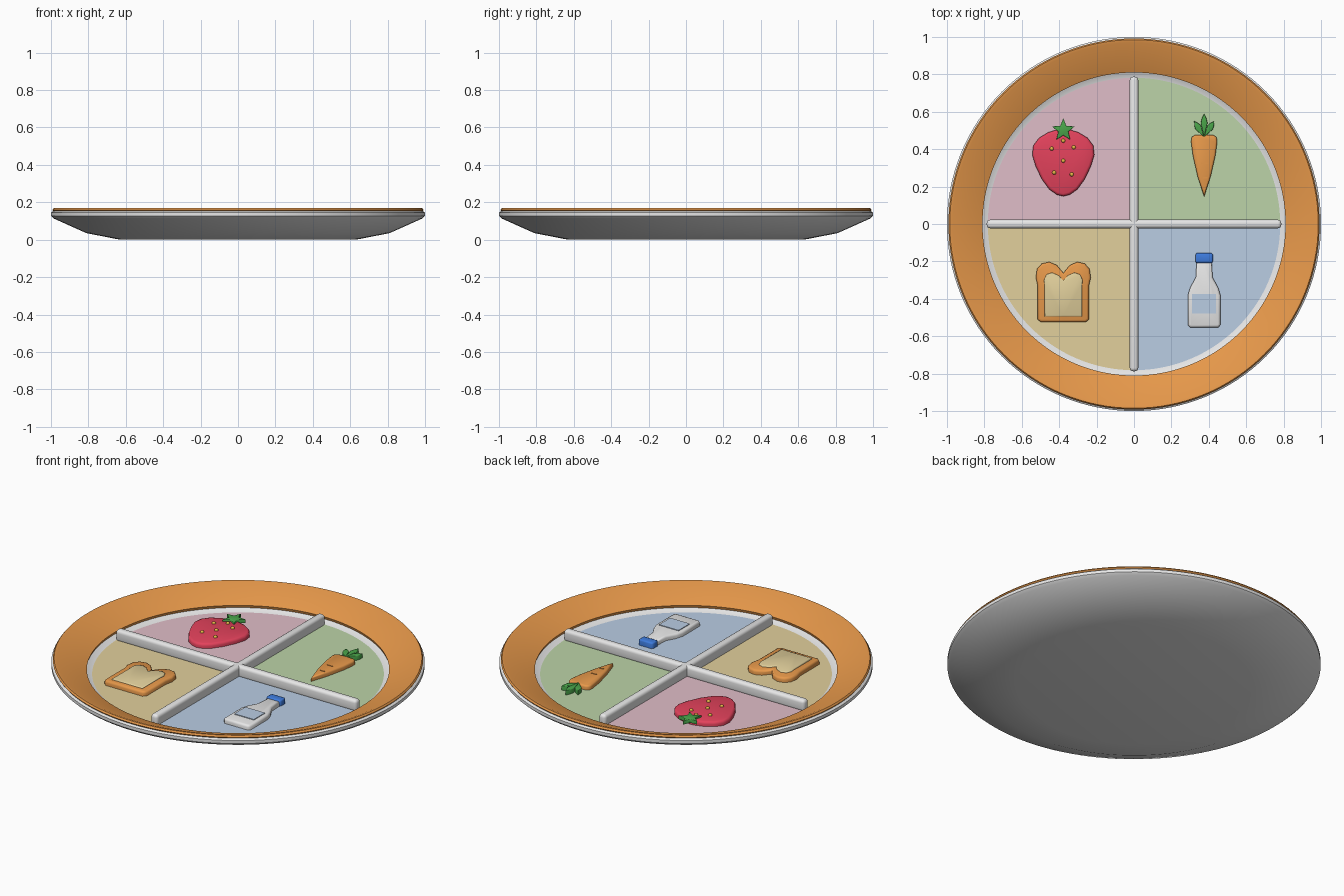
import bpy, bmesh, math
from mathutils import Vector

if "Cube" in bpy.data.objects:
    bpy.data.objects.remove(bpy.data.objects["Cube"])


def material(name, *srgb):
    col = [((c / 255 + 0.055) / 1.055) ** 2.4 for c in srgb] + [1]
    m = bpy.data.materials.new(name)
    m.use_nodes = True
    m.diffuse_color = col
    m.node_tree.nodes["Principled BSDF"].inputs["Base Color"].default_value = col
    return m


white = material("white", 232, 232, 232)
orange = material("orange", 236, 156, 76)
pink = material("pink", 224, 190, 200)
sage = material("sage green", 188, 212, 168)
tan = material("bread tan", 226, 208, 156)
pale_blue = material("pale blue", 186, 205, 228)
red = material("berry red", 228, 66, 92)
leaf = material("leaf green", 74, 165, 74)
blue = material("cap blue", 62, 124, 222)
yellow = material("seed yellow", 240, 190, 75)

FLOOR = 0.07


def finish(bm, name, mat, angle=40):
    bmesh.ops.recalc_face_normals(bm, faces=bm.faces)
    mesh = bpy.data.meshes.new(name)
    bm.to_mesh(mesh)
    bm.free()
    mesh.materials.append(mat)
    mesh.shade_smooth()
    mesh.set_sharp_from_angle(angle=math.radians(angle))
    ob = bpy.data.objects.new(name, mesh)
    bpy.context.collection.objects.link(ob)
    return ob


def lathe(name, profile, mat, closed=False):
    bm = bmesh.new()
    vs = [bm.verts.new((r, 0, z)) for r, z in profile]
    pairs = list(zip(vs, vs[1:])) + ([(vs[-1], vs[0])] if closed else [])
    es = [bm.edges.new(p) for p in pairs]
    bmesh.ops.spin(bm, geom=vs + es, cent=(0, 0, 0), axis=(0, 0, 1),
                   angle=math.tau, steps=128)
    bmesh.ops.remove_doubles(bm, verts=bm.verts, dist=0.0005)
    return finish(bm, name, mat)


def slab(name, points, z0, z1, mat, bevel=0.0, angle=60):
    """Extrude an outline upward and round its top edge."""
    bm = bmesh.new()
    base = bm.faces.new([bm.verts.new((x, y, z0)) for x, y in points])
    ext = bmesh.ops.extrude_face_region(bm, geom=[base], use_keep_orig=True)
    top = [v for v in ext["geom"] if isinstance(v, bmesh.types.BMVert)]
    bmesh.ops.translate(bm, verts=top, vec=(0, 0, z1 - z0))
    if bevel:
        rim = [e for e in bm.edges if all(v in top for v in e.verts)]
        bmesh.ops.bevel(bm, geom=rim, offset=bevel, segments=2, profile=0.5,
                        affect="EDGES", clamp_overlap=True)
    return finish(bm, name, mat, angle)


def mirrored(cx, half):
    """Full outline from its right half, listed bottom to top."""
    left = [(-x, y) for x, y in reversed(half) if x > 0]
    return [(cx + x, y) for x, y in half + left]


def box(cx, cy, w, h):
    return [(cx + sx * w / 2, cy + sy * h / 2)
            for sx, sy in ((-1, -1), (1, -1), (1, 1), (-1, 1))]


# Plate body and coloured rim
lathe("plate_body", [(0, 0), (.63, 0), (.81, .035), (.985, .113), (1, .127),
                     (1, .145), (.985, .155), (.83, .092), (.805, .08),
                     (.77, .068), (0, .068)], white)
lathe("plate_rim", [(.81, .1), (.815, .085), (.985, .148), (.992, .16),
                    (.985, .169), (.97, .167)], orange, closed=True)

# Four tinted compartment floors
for i, (word, mat) in enumerate((("vegetable", sage), ("fruit", pink),
                                 ("grain", tan), ("dairy", pale_blue))):
    arc = [math.radians(90 * i + 90 * k / 24) for k in range(25)]
    slab(word + "_floor", [(0, 0)] + [(.785 * math.cos(a), .785 * math.sin(a)) for a in arc],
         .064, FLOOR + .002, mat)

# Crossed dividers with rounded edges
for name, size in (("divider_across", (1.575, .046, .07)),
                   ("divider_along", (.046, 1.575, .07))):
    bm = bmesh.new()
    bmesh.ops.create_cube(bm, size=1)
    for v in bm.verts:
        v.co = Vector([c * s for c, s in zip(v.co, size)]) + Vector((0, 0, .097))
    bmesh.ops.bevel(bm, geom=bm.edges[:], offset=.018, segments=4, profile=.5,
                    affect="EDGES")
    finish(bm, name, white)

# Strawberry with leafy star and seeds
bx = -.378
slab("strawberry", mirrored(bx, [(0, .148), (.035, .157), (.075, .185), (.115, .24),
                                 (.148, .31), (.166, .37), (.16, .42), (.13, .46),
                                 (.08, .49), (.03, .505), (0, .508)]),
     FLOOR, .1, red, .014)
star = []
for k in range(10):
    r, a = (.028 if k % 2 else .064), math.pi / 2 + k * math.pi / 5
    star.append((bx + r * math.cos(a), .502 + r * math.sin(a)))
slab("strawberry_leaves", star, .09, .113, leaf, .004)
for x, y in ((-.44, .403), (-.378, .445), (-.322, .41), (-.378, .338),
             (-.427, .275), (-.333, .265)):
    bm = bmesh.new()
    bmesh.ops.create_uvsphere(bm, u_segments=12, v_segments=8, radius=.011)
    bmesh.ops.translate(bm, verts=bm.verts, vec=(x, y, .1))
    finish(bm, "strawberry_seed", yellow)

# Carrot with grooves and leaf fan
cx = .375
slab("carrot", mirrored(cx, [(0, .145), (.035, .255), (.06, .365), (.07, .44),
                             (.066, .465), (.05, .475), (0, .478)]),
     FLOOR, .098, orange, .01)
for x, y, w in ((cx, .325, .035), (cx + .005, .247, .028)):
    slab("carrot_groove", box(x, y, w, .008), .095, .101, orange)
for tilt, length in ((-32, .1), (0, .125), (32, .1)):
    a = math.radians(tilt)
    shape = [(0, 0), (.018, length * .6), (.012, length * .8), (0, length),
             (-.012, length * .8), (-.018, length * .6)]
    slab("carrot_leaf", [(cx + x * math.cos(a) - y * math.sin(a),
                          .465 + x * math.sin(a) + y * math.cos(a)) for x, y in shape],
         FLOOR, .1, leaf, .004)

# Bread slice: crust and crumb
slab("bread_crust", mirrored(bx, [(0, -.525), (.12, -.525), (.137, -.51), (.137, -.33),
                                  (.147, -.285), (.14, -.24), (.115, -.212), (.075, -.203),
                                  (.035, -.22), (0, -.262)]),
     FLOOR, .1, orange, .012)
slab("bread_crumb", mirrored(bx, [(0, -.495), (.1, -.495), (.1, -.33), (.103, -.3),
                                  (.09, -.27), (.06, -.26), (.025, -.275), (0, -.302)]),
     .09, .107, tan, .006)

# Milk bottle with cap and label
slab("bottle", mirrored(cx, [(0, -.553), (.075, -.553), (.087, -.54), (.087, -.38),
                             (.075, -.34), (.045, -.285), (.04, -.2), (0, -.2)]),
     FLOOR, .1, white, .012)
slab("bottle_cap", mirrored(cx, [(0, -.208), (.042, -.208), (.047, -.2), (.047, -.165),
                                 (.04, -.156), (0, -.156)]), FLOOR, .106, blue, .008)
slab("bottle_label", box(cx, -.427, .128, .104), .097, .104, pale_blue)
